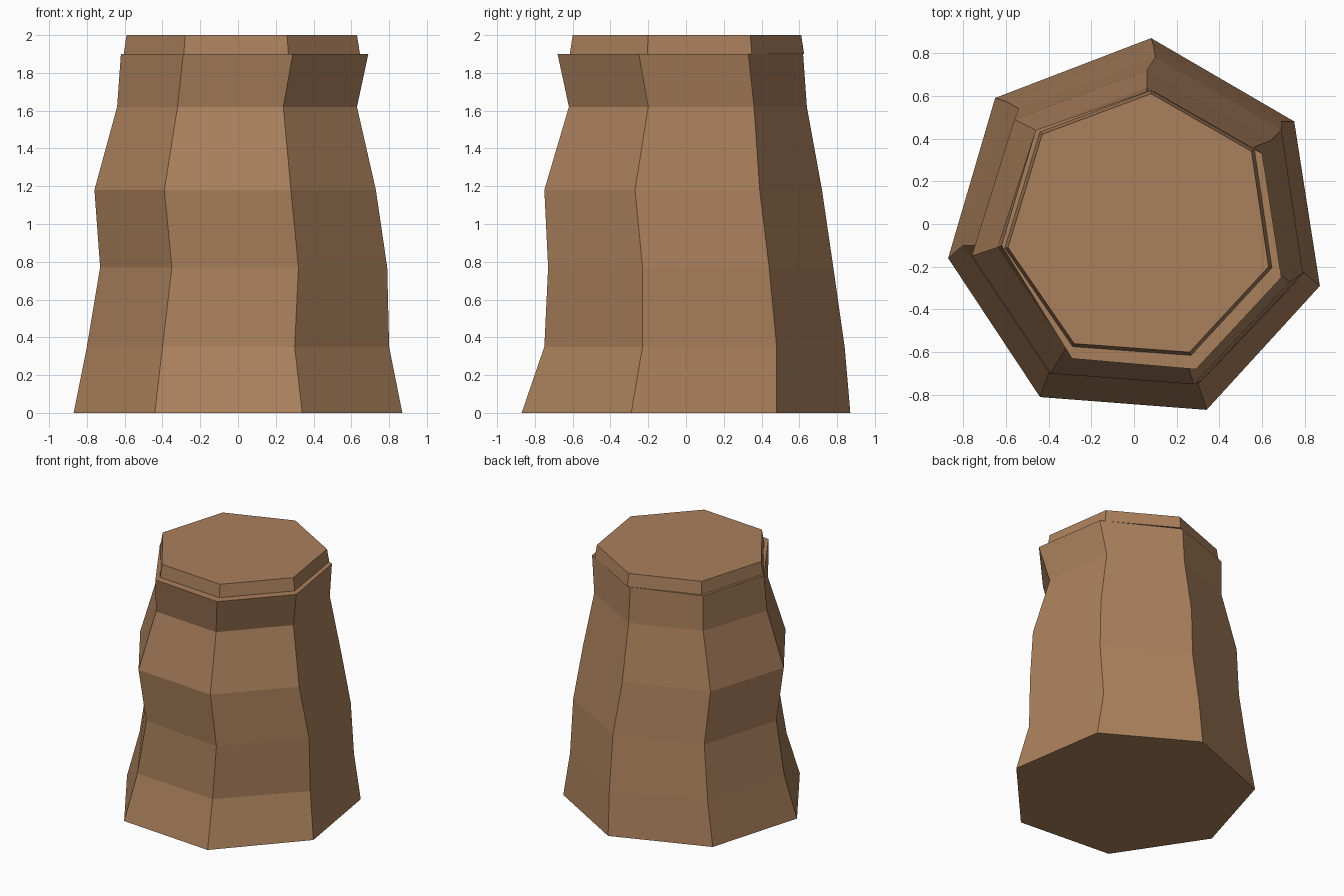
import bpy
import bmesh

default_cube = bpy.data.objects.get("Cube")
if default_cube:
    bpy.data.objects.remove(default_cube, do_unlink=True)


def make_material(name, colour):
    material = bpy.data.materials.new(name)
    material.use_nodes = True
    material.diffuse_color = colour
    shader = material.node_tree.nodes["Principled BSDF"]
    shader.inputs["Base Color"].default_value = colour
    shader.inputs["Roughness"].default_value = 1
    return material


def loft(name, rings, material):
    """Join a stack of corner rings into a closed, flat shaded solid."""
    bm = bmesh.new()
    loops = [[bm.verts.new(point) for point in ring] for ring in rings]
    for lower, upper in zip(loops, loops[1:]):
        count = len(lower)
        for i in range(count):
            j = (i + 1) % count
            bm.faces.new((lower[i], lower[j], upper[j], upper[i]))
    bm.faces.new(loops[0])
    bm.faces.new(loops[-1])
    bmesh.ops.recalc_face_normals(bm, faces=bm.faces)
    mesh = bpy.data.meshes.new(name)
    bm.to_mesh(mesh)
    bm.free()
    mesh.materials.append(material)
    part = bpy.data.objects.new(name, mesh)
    bpy.context.collection.objects.link(part)
    return part


brown = make_material("earth brown", (0.40, 0.215, 0.107, 1))

# Weathered seven-sided trunk: one wobbly path per corner, bottom to rim
levels = (0, .35, .77, 1.18, 1.62, 1.9)
back = [(.08, .87), (.09, .84), (.1, .78), (.06, .72), (.06, .64), (.06, .62)]
back_left = [(.75, .48), (.69, .48), (.69, .44), (.64, .39), (.56, .36), (.6, .33)]
left = [(.87, -.29), (.8, -.23), (.79, -.23), (.73, -.27), (.63, -.2), (.69, -.25)]
front_left = [(.34, -.87), (.3, -.75), (.32, -.73), (.28, -.75), (.24, -.62), (.29, -.68)]
front_right = [(-.44, -.81), (-.4, -.7), (-.35, -.66), (-.39, -.7), (-.32, -.58), (-.29, -.63)]
right = [(-.87, -.16), (-.8, -.1), (-.73, -.1), (-.76, -.15), (-.64, -.11), (-.62, -.1)]
back_right = [(-.65, .59), (-.59, .57), (-.54, .54), (-.56, .49), (-.46, .44), (-.46, .44)]
corners = (back, back_left, left, front_left, front_right, right, back_right)
trunk_rings = [[(x, y, z) for x, y in ring]
               for z, ring in zip(levels, zip(*corners))]
loft("rock_trunk", trunk_rings, brown)

# Raised top slab, slightly narrower at its upper edge
slab = [(.08, .61), (.55, .34), (.63, -.2), (.26, -.6),
        (-.28, -.56), (-.59, -.11), (-.43, .42)]
slab_rings = [[(x * scale, y * scale, z) for x, y in slab]
              for scale, z in ((1.025, levels[-1]), (1, 2))]
loft("top_slab", slab_rings, brown)
